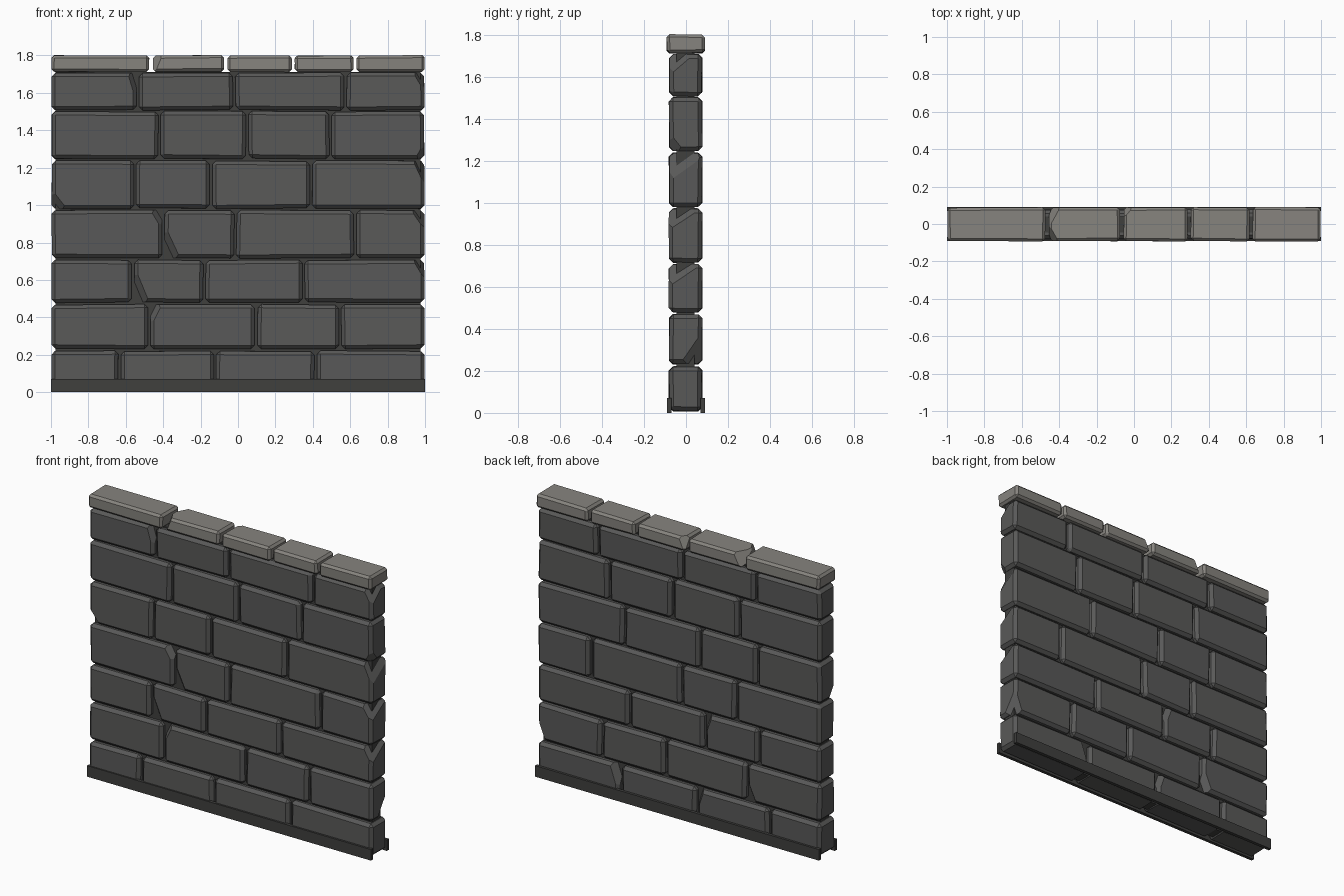
import bpy, bmesh, random
from mathutils import Vector

if "Cube" in bpy.data.objects:
    bpy.data.objects.remove(bpy.data.objects["Cube"])

random.seed(4)


def material(name, c):
    m = bpy.data.materials.new(name)
    m.diffuse_color = (*c, 1)
    m.use_nodes = True
    m.node_tree.nodes["Principled BSDF"].inputs["Base Color"].default_value = m.diffuse_color
    return m


STONE = material("dark_stone", (0.10, 0.10, 0.098))
CAP = material("cap_stone", (0.24, 0.23, 0.21))
MORTAR = material("mortar", (0.05, 0.05, 0.048))


def block(name, lo, hi, mat, bevel=0.0, jitter=0.0, chips=()):
    """Chamfered box with optional corner chips (sx, sy, sz, dx, dy, dz)."""
    lo, hi = Vector(lo), Vector(hi)
    mid, half = (lo + hi) / 2, (hi - lo) / 2
    bm = bmesh.new()
    bmesh.ops.create_cube(bm, size=2)
    for v in bm.verts:
        v.co = Vector(v.co[i] * half[i] + random.uniform(-jitter, jitter) for i in range(3))
    if bevel:
        bmesh.ops.bevel(bm, geom=bm.edges[:], offset=bevel, segments=1, affect='EDGES')
    for sx, sy, sz, dx, dy, dz in chips:
        corner = Vector((sx * half.x, sy * half.y, sz * half.z))
        n = Vector((sx / dx, sy / dy, sz / dz)).normalized()
        p = corner - Vector((sx * dx, 0, 0))
        r = bmesh.ops.bisect_plane(bm, geom=bm.verts[:] + bm.edges[:] + bm.faces[:],
                                   plane_co=p, plane_no=n, clear_outer=True)
        cut = [e for e in r["geom_cut"] if isinstance(e, bmesh.types.BMEdge)]
        if cut:
            bmesh.ops.holes_fill(bm, edges=cut, sides=0)
    bmesh.ops.recalc_face_normals(bm, faces=bm.faces[:])
    me = bpy.data.meshes.new(name)
    bm.to_mesh(me)
    bm.free()
    me.materials.append(mat)
    ob = bpy.data.objects.new(name, me)
    ob.location = mid
    bpy.context.collection.objects.link(ob)
    return ob


# Courses: bottom z, top z, joint positions
COURSES = [
    (0.010, 0.220, (-0.635, -0.123, 0.415)),
    (0.233, 0.468, (-0.475, 0.097, 0.545)),
    (0.480, 0.706, (-0.56, -0.18, 0.35)),
    (0.716, 0.972, (-0.40, -0.015, 0.626)),
    (0.982, 1.236, (-0.55, -0.145, 0.39)),
    (1.248, 1.500, (-0.42, 0.05, 0.495)),
    (1.508, 1.706, (-0.535, -0.02, 0.575)),
    (1.713, 1.800, (-0.465, -0.065, 0.295, 0.625)),
]
# Chipped corners: (course, block) -> corner signs and cut lengths
CHIPS = {
    (0, 3): [(-1, 1, 1, .06, .07, .17)],
    (0, 1): [(1, 1, 1, .05, .07, .15)],
    (1, 0): [(1, 1, -1, .07, .07, .15)],
    (1, 1): [(-1, -1, 1, .06, .07, .12)],
    (1, 3): [(1, 1, -1, .06, .10, .15)],
    (2, 1): [(-1, -1, -1, .08, .08, .19), (1, 1, 1, .05, .07, .14)],
    (2, 3): [(1, -1, 1, .06, .16, .10)],
    (3, 0): [(1, -1, 1, .06, .07, .10)],
    (3, 1): [(-1, -1, -1, .085, .08, .18)],
    (3, 3): [(1, -1, 1, .07, .15, .10)],
    (4, 0): [(-1, -1, -1, .08, .07, .10)],
    (4, 3): [(1, -1, 1, .06, .18, .13)],
    (5, 3): [(1, -1, -1, .05, .07, .09)],
    (6, 0): [(1, -1, 1, .05, .07, .16)],
    (6, 3): [(1, -1, 1, .06, .12, .10)],
    (7, 1): [(-1, 1, 1, .06, .11, .12), (-1, -1, 1, .05, .09, .12)],
    (7, 2): [(-1, 1, 1, .05, .06, .10)],
}

# Stone courses and the lighter coping on top
for row, (z0, z1, joints) in enumerate(COURSES):
    cap = row == 7
    xs = (-1.0, *joints, 1.0)
    gap = 0.010 if cap else 0.007
    y0, y1 = (-0.091, 0.089) if cap else (-0.080, 0.076)
    for i in range(len(xs) - 1):
        a = xs[i] + (gap if i else 0.004)
        b = xs[i + 1] - (gap if i < len(xs) - 2 else 0.004)
        block(f"cap_stone_{i}" if cap else f"stone_{row}_{i}",
              (a, y0, z0), (b, y1, z1), CAP if cap else STONE,
              bevel=0.014 if cap else 0.019, jitter=0.003, chips=CHIPS.get((row, i), ()))

# Recessed mortar core
block("mortar_core", (-0.975, -0.045, 0.015), (0.975, 0.040, 1.713), MORTAR)

# Base rails along front and back
for name, s in (("front_base_rail", -1), ("back_base_rail", 1)):
    ys = sorted((s * 0.070, s * 0.091))
    block(name, (-1, ys[0], 0), (1, ys[1], 0.07), MORTAR)
